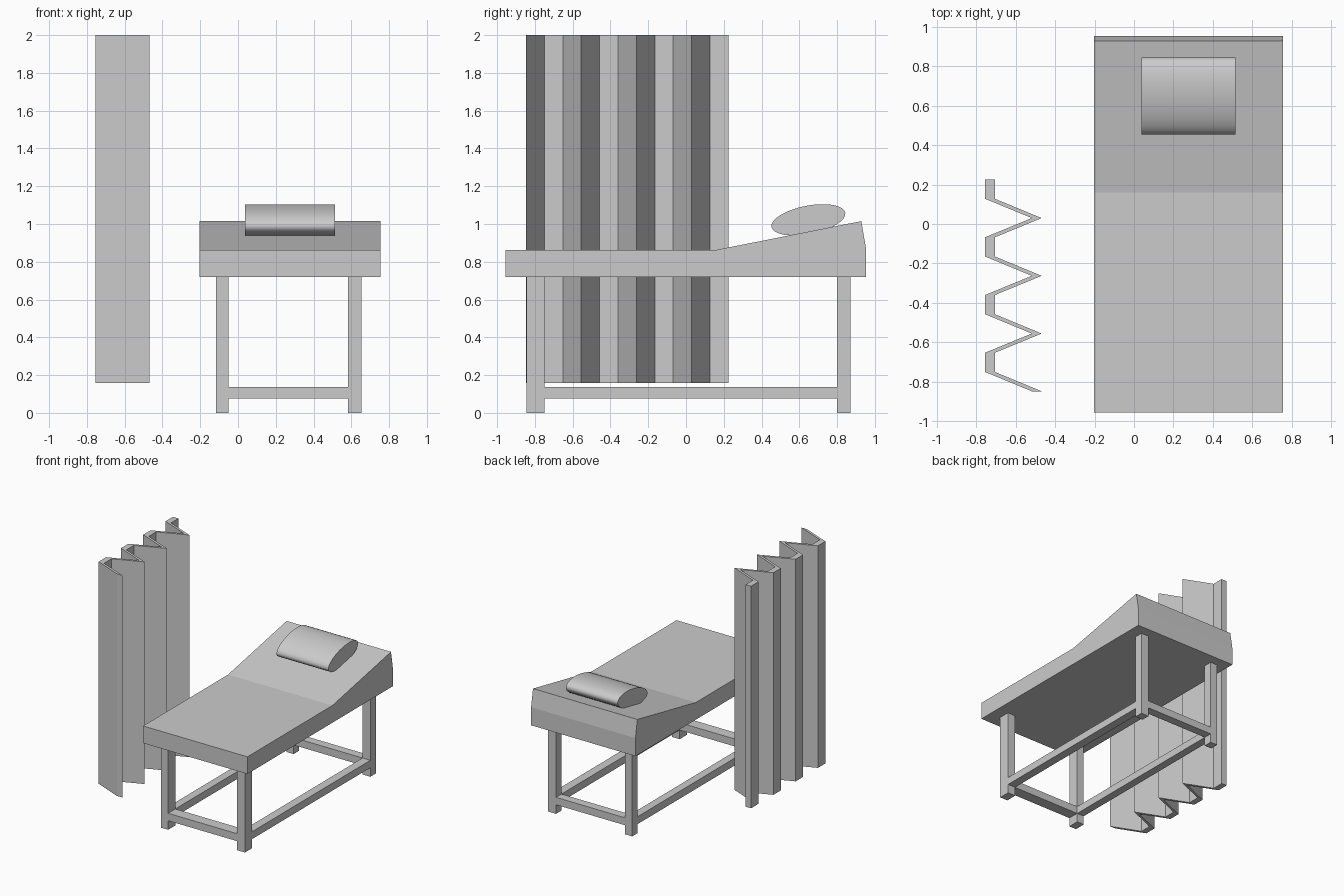
import bpy, bmesh, math

if "Cube" in bpy.data.objects:
    bpy.data.objects.remove(bpy.data.objects["Cube"])


def prism(name, profile, axis, lo, hi, smooth=False):
    """Extrude a 2D profile: axis 'x' takes (y, z) points, axis 'z' takes (x, y) points."""
    bm = bmesh.new()
    place = (lambda p: (lo, p[0], p[1])) if axis == 'x' else (lambda p: (p[0], p[1], lo))
    face = bm.faces.new([bm.verts.new(place(p)) for p in profile])
    ext = bmesh.ops.extrude_face_region(bm, geom=[face], use_keep_orig=True)
    verts = [g for g in ext['geom'] if isinstance(g, bmesh.types.BMVert)]
    d = hi - lo
    bmesh.ops.translate(bm, verts=verts, vec=(d, 0, 0) if axis == 'x' else (0, 0, d))
    bmesh.ops.recalc_face_normals(bm, faces=bm.faces)
    me = bpy.data.meshes.new(name)
    bm.to_mesh(me)
    bm.free()
    ob = bpy.data.objects.new(name, me)
    bpy.context.collection.objects.link(ob)
    if smooth:
        bpy.ops.object.select_all(action='DESELECT')
        bpy.context.view_layer.objects.active = ob
        ob.select_set(True)
        bpy.ops.object.shade_smooth_by_angle(angle=math.radians(35))
    return ob


def box(name, x, y, z):
    return prism(name, [(y[0], z[0]), (y[1], z[0]), (y[1], z[1]), (y[0], z[1])], 'x', *x)


# Mattress with raised head end, and the wedge that supports it
prism("mattress", [(-0.955, 0.72), (0.16, 0.72), (0.953, 0.87), (0.928, 1.015),
                   (0.16, 0.863), (-0.955, 0.863)], 'x', -0.203, 0.755)
prism("head_wedge", [(0.16, 0.72), (0.953, 0.72), (0.953, 0.87)], 'x', -0.203, 0.755)

# Pillow: tilted elliptical cylinder
tilt = math.radians(11)
oval = []
for i in range(32):
    t = 2 * math.pi * i / 32
    u, v = 0.199 * math.cos(t), 0.075 * math.sin(t)
    oval.append((0.648 + u * math.cos(tilt) - v * math.sin(tilt),
                 1.022 + u * math.sin(tilt) + v * math.cos(tilt)))
prism("pillow", oval, 'x', 0.037, 0.513, smooth=True)

# Legs and lower rails
sides = {"left": (-0.117, -0.05), "right": (0.583, 0.655)}
ends = {"front": (-0.845, -0.75), "back": (0.80, 0.872)}
rail_z = (0.075, 0.137)
for s, x in sides.items():
    for e, y in ends.items():
        box(f"{e}_{s}_leg", x, y, (0, 0.72))
    box(f"{s}_rail", x, (-0.75, 0.80), rail_z)
for e, y in ends.items():
    box(f"{e}_rail", (-0.05, 0.583), y, rail_z)

# Folded curtain: repeating flat-and-point pleats with constant x thickness
path = []
for k in range(4):
    y = 0.225 - 0.2925 * k
    path += [(-0.705, y), (-0.705, y - 0.097), (-0.468, y - 0.195)]
back = [(x - 0.05, y) for x, y in reversed(path)]
prism("curtain", path + back, 'z', 0.157, 2.0)
